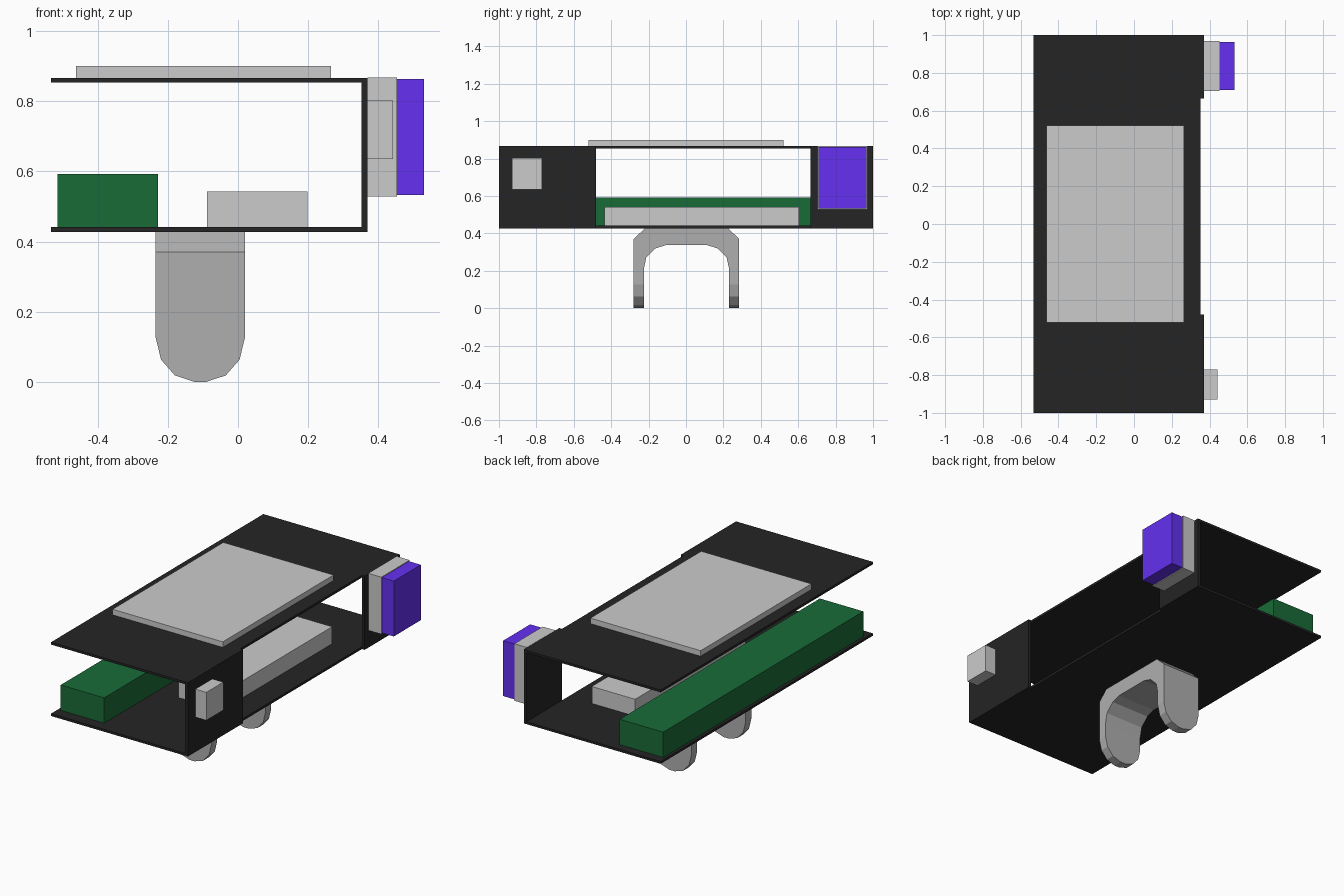
import bpy, bmesh
from mathutils import Vector

if "Cube" in bpy.data.objects:
    bpy.data.objects.remove(bpy.data.objects["Cube"])


def material(name, rgb):
    m = bpy.data.materials.new(name)
    m.diffuse_color = (*rgb, 1)
    m.use_nodes = True
    m.node_tree.nodes["Principled BSDF"].inputs["Base Color"].default_value = m.diffuse_color
    return m


black = material("black", (0.018, 0.018, 0.018))
green = material("green", (0.01, 0.148, 0.039))
purple = material("purple", (0.13, 0.03, 0.88))
dark_grey = material("dark_grey", (0.43, 0.43, 0.43))


def prism(name, points, offset, mat=None):
    """Extrude a closed 3D outline along an offset."""
    bm = bmesh.new()
    face = bm.faces.new([bm.verts.new(p) for p in points])
    ext = bmesh.ops.extrude_face_region(bm, geom=[face], use_keep_orig=True)
    moved = [g for g in ext["geom"] if isinstance(g, bmesh.types.BMVert)]
    bmesh.ops.translate(bm, verts=moved, vec=Vector(offset))
    bmesh.ops.recalc_face_normals(bm, faces=bm.faces)
    me = bpy.data.meshes.new(name)
    bm.to_mesh(me)
    bm.free()
    ob = bpy.data.objects.new(name, me)
    bpy.context.collection.objects.link(ob)
    if mat:
        me.materials.append(mat)
    return ob


def box(name, x, y, z, mat=None):
    pts = [(x[0], y[0], z[0]), (x[1], y[0], z[0]), (x[1], y[1], z[0]), (x[0], y[1], z[0])]
    return prism(name, pts, (0, 0, z[1] - z[0]), mat)


# Open housing: two plates joined by two wall pieces on the right
box("bottom_plate", (-0.533, 0.352), (-1, 1), (0.427, 0.441), black)
box("top_plate", (-0.533, 0.352), (-1, 1), (0.853, 0.867), black)
box("front_wall", (0.352, 0.37), (-1, -0.48), (0.427, 0.867), black)
box("rear_wall", (0.352, 0.37), (0.665, 1), (0.427, 0.867), black)

# Contents and attached modules
box("circuit_block", (-0.515, -0.228), (-0.935, 0.95), (0.441, 0.592), green)
box("battery", (-0.088, 0.198), (-0.437, 0.605), (0.441, 0.542))
box("top_panel", (-0.462, 0.265), (-0.522, 0.522), (0.867, 0.9))
box("display_base", (0.37, 0.453), (0.703, 0.97), (0.528, 0.868))
box("display_screen", (0.453, 0.531), (0.709, 0.964), (0.533, 0.863), purple)
box("button", (0.37, 0.442), (-0.93, -0.77), (0.635, 0.802))

# Clip underneath: arch profile, with the leg tips rounded by intersection
half = [(0.11, 0.337), (0.165, 0.32), (0.215, 0.27), (0.228, 0.21),
        (0.228, 0), (0.282, 0), (0.282, 0.37), (0.222, 0.427)]
arch = half + [(-y, z) for y, z in reversed(half)]
clip = prism("clip", [(-0.235, y + 0.0025, z) for y, z in arch], (0.255, 0, 0), dark_grey)

tip = [(0.0175, 0.0), (0.0725, 0.018), (0.112, 0.063), (0.1275, 0.127), (0.1275, 0.5)]
outline = tip + [(-x, z) for x, z in reversed(tip)]
cutter = prism("clip_cutter", [(x - 0.1075, -0.5, z) for x, z in outline], (0, 1, 0))
cutter.hide_render = True
cutter.hide_viewport = True
mod = clip.modifiers.new("rounded_tips", "BOOLEAN")
mod.operation = "INTERSECT"
mod.solver = "EXACT"
mod.object = cutter
